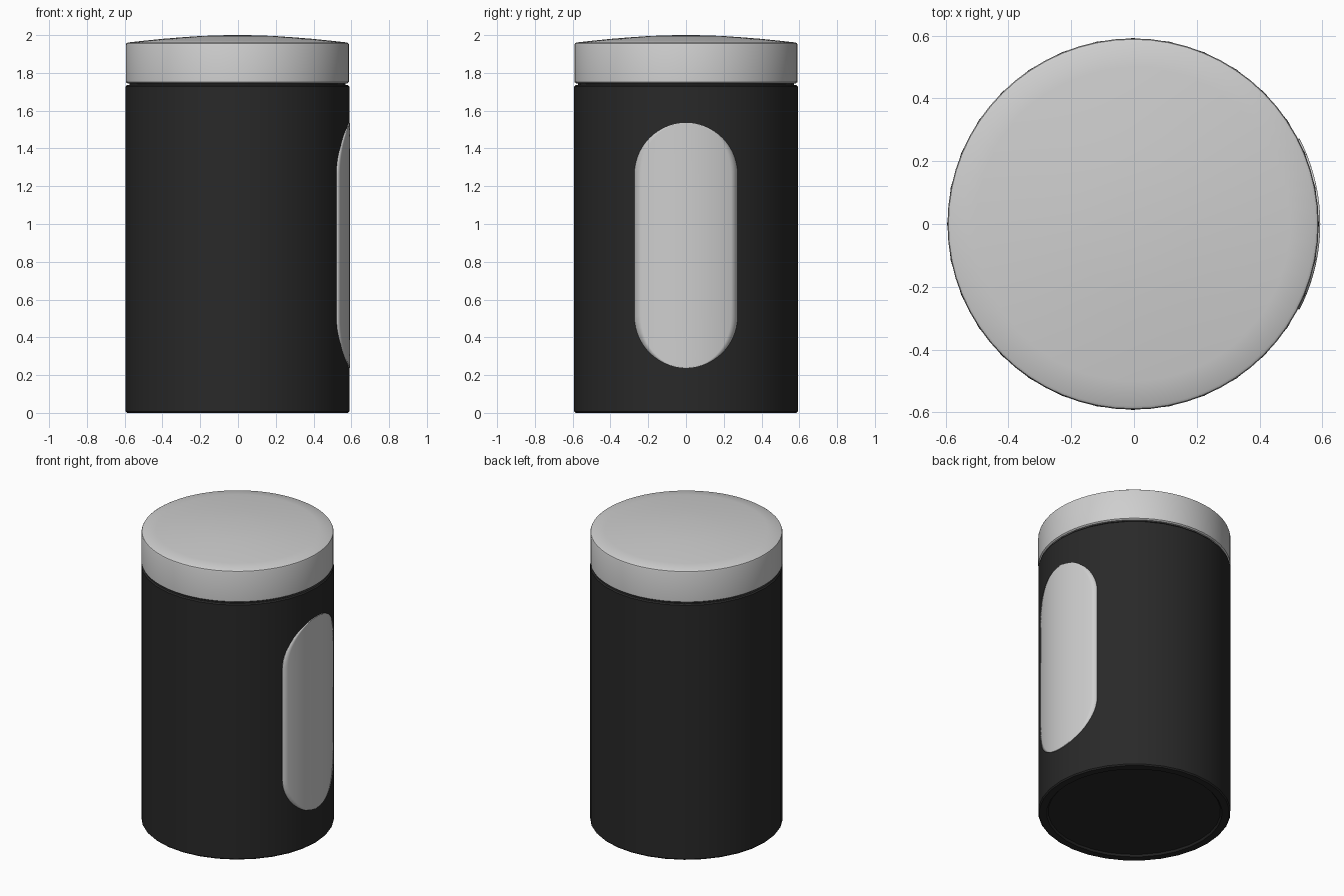
import bpy, bmesh, math

if "Cube" in bpy.data.objects:
    bpy.data.objects.remove(bpy.data.objects["Cube"])

CX = -0.003  # body axis, window plate sticks out towards +x


def material(name, v):
    m = bpy.data.materials.new(name)
    m.diffuse_color = (v, v, v, 1)
    m.use_nodes = True
    m.node_tree.nodes["Principled BSDF"].inputs["Base Color"].default_value = m.diffuse_color
    return m


black = material("matte black", 0.022)
silver = material("light silver", 0.62)


def finish(name, bm, mat):
    bmesh.ops.remove_doubles(bm, verts=bm.verts, dist=1e-5)
    bmesh.ops.recalc_face_normals(bm, faces=bm.faces)
    me = bpy.data.meshes.new(name)
    bm.to_mesh(me)
    bm.free()
    me.materials.append(mat)
    ob = bpy.data.objects.new(name, me)
    bpy.context.collection.objects.link(ob)
    bpy.ops.object.select_all(action='DESELECT')
    ob.select_set(True)
    bpy.context.view_layer.objects.active = ob
    bpy.ops.object.shade_smooth_by_angle(angle=math.radians(35))
    return ob


def lathe(name, profile, sides, mat):
    bm = bmesh.new()
    rings = [[bm.verts.new((CX + r * math.cos(2 * math.pi * i / sides),
                            r * math.sin(2 * math.pi * i / sides), z))
              for i in range(sides)] for r, z in profile]
    for a, b in zip(rings, rings[1:]):
        for i in range(sides):
            j = (i + 1) % sides
            bm.faces.new((a[i], a[j], b[j], b[i]))
    return finish(name, bm, mat)


# Canister body with a recessed underside and a narrow neck below the lid
lathe("canister_body",
      [(0, 0.012), (0.53, 0.012), (0.54, 0), (0.585, 0), (0.592, 0.008),
       (0.592, 1.728), (0.585, 1.736), (0.572, 1.737), (0.572, 1.76), (0, 1.76)],
      32, black)

# Lid with a rounded rim and shallow dome
lathe("lid",
      [(0, 1.745), (0.583, 1.745), (0.591, 1.752), (0.591, 1.948), (0.588, 1.956),
       (0.58, 1.961), (0.5, 1.970), (0.4, 1.980), (0.3, 1.988), (0.2, 1.995),
       (0.1, 1.999), (0, 2.0)],
      64, silver)

# Stadium-shaped window plate wrapped around the +x side
R, HW, Z0, Z1 = 0.596, 0.273, 0.238, 1.536
COLS, ARC = 16, 14
rows = []
for k in range(ARC + 1):
    a = math.pi / 2 * k / ARC
    rows.append((Z0 + HW - HW * math.cos(a), HW * math.sin(a)))
rows += [(Z0 + Z1 - z, w) for z, w in reversed(rows)]
bm = bmesh.new()
grid = []
for z, w in rows:
    ys = [w * (2 * c / COLS - 1) for c in range(COLS + 1)]
    grid.append([bm.verts.new((CX + math.sqrt(R * R - y * y), y, z)) for y in ys])
for a, b in zip(grid, grid[1:]):
    for c in range(COLS):
        bm.faces.new((a[c], a[c + 1], b[c + 1], b[c]))
bmesh.ops.dissolve_degenerate(bm, dist=1e-5, edges=bm.edges)
window = finish("window", bm, silver)
if window.data.polygons[len(window.data.polygons) // 2].normal.x < 0:
    window.data.flip_normals()
solid = window.modifiers.new("thickness", 'SOLIDIFY')
solid.thickness = 0.0095
solid.offset = -1
